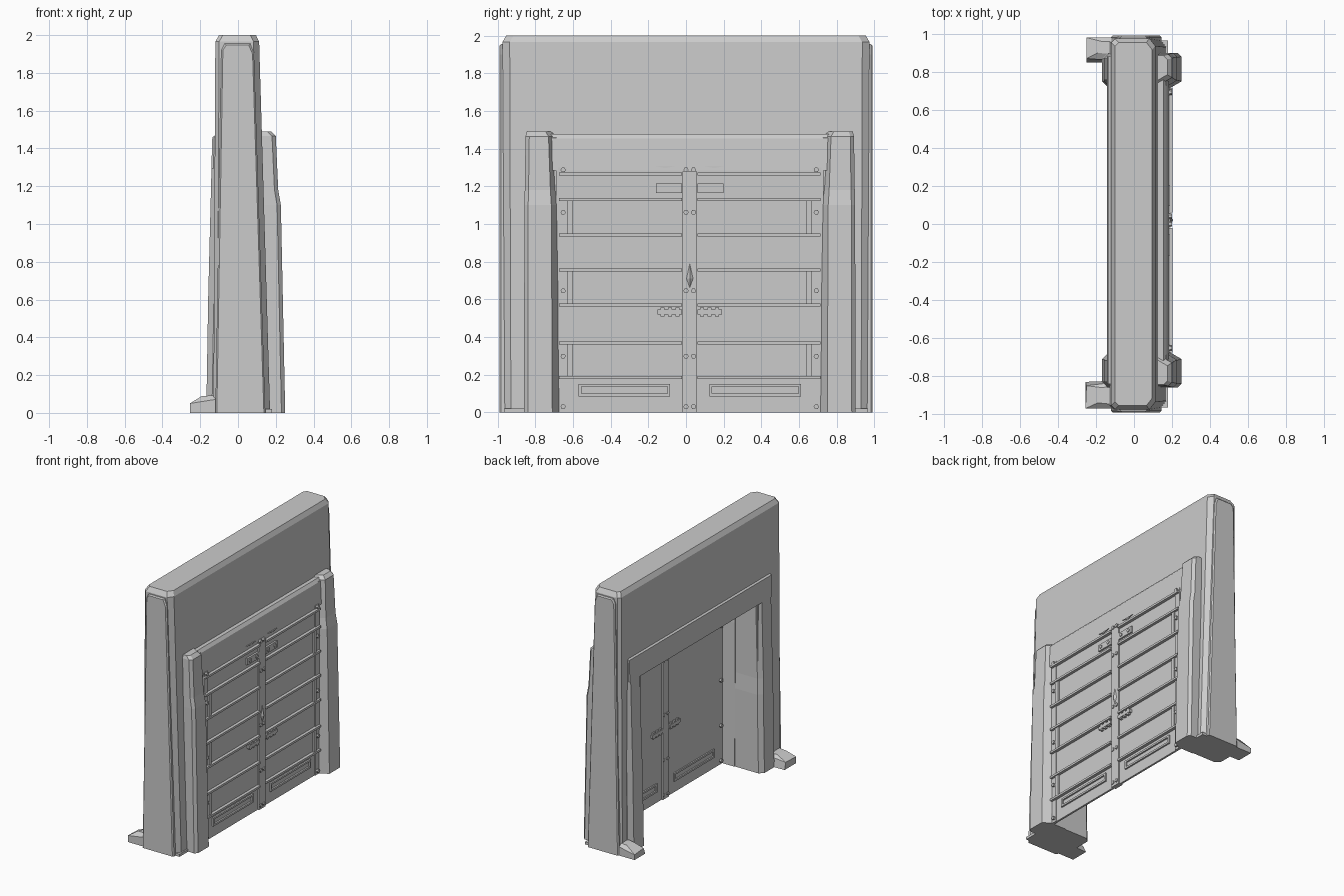
import bpy, bmesh
from math import pi
from mathutils import Matrix, Vector

if "Cube" in bpy.data.objects:
    bpy.data.objects.remove(bpy.data.objects["Cube"])

CY = 0.02  # centre line of the doorway


def finish(bm, name, y=0.0, mirror=False):
    bmesh.ops.recalc_face_normals(bm, faces=bm.faces)
    me = bpy.data.meshes.new(name)
    bm.to_mesh(me)
    bm.free()
    ob = bpy.data.objects.new(name, me)
    bpy.context.collection.objects.link(ob)
    ob.location.y = y
    if mirror:
        m = ob.modifiers.new("mirror", 'MIRROR')
        m.use_axis = (False, True, False)
        m.use_mirror_merge = False
    return ob


def add_loft(bm, rings):
    """Skin a list of equal-length point rings and cap both ends."""
    vs = [[bm.verts.new(p) for p in r] for r in rings]
    n = len(vs[0])
    for a, b in zip(vs, vs[1:]):
        for i in range(n):
            j = (i + 1) % n
            bm.faces.new((a[i], a[j], b[j], b[i]))
    bm.faces.new(vs[0])
    bm.faces.new(vs[-1])


def add_box(bm, x0, x1, y0, y1, z0, z1):
    add_loft(bm, [[(x0, y0, z), (x1, y0, z), (x1, y1, z), (x0, y1, z)] for z in (z0, z1)])


def loft(name, rings, y=0.0, mirror=False):
    bm = bmesh.new()
    add_loft(bm, rings)
    return finish(bm, name, y, mirror)


def boxes(name, items, y=CY, mirror=True):
    bm = bmesh.new()
    for b in items:
        add_box(bm, *b)
    return finish(bm, name, y, mirror)


def octagon(x0, x1, y, z, back, front):
    return [(x0 + back, -y, z), (x1 - front, -y, z), (x1, -y + front * 1.3, z), (x1, y - front * 1.3, z),
            (x1 - front, y, z), (x0 + back, y, z), (x0, y - back, z), (x0, -y + back, z)]


# Tapered wall slab with chamfered edges
wall = loft("wall", [octagon(-0.13, 0.17, 0.975, 0, 0.02, 0.035),
                     octagon(-0.12, 0.112, 0.975, 1.965, 0.02, 0.03),
                     octagon(-0.10, 0.095, 0.955, 2.0, 0.02, 0.03)])

# Doorway cut through the wall
cutter = boxes("doorway_cutter", [(-0.5, 0.5, -0.71, 0.71, -0.1, 1.30)], mirror=False)
cutter.hide_render = True
cutter.hide_viewport = True
cut = wall.modifiers.new("doorway", 'BOOLEAN')
cut.operation = 'DIFFERENCE'
cut.solver = 'EXACT'
cut.object = cutter


# Raised panels on both wall ends
def end_ring(y, d):
    return [(-0.12 + d, y, 0), (0.145 - d, y, 0), (0.085 - d, y, 1.90), (0.065 - d, y, 1.955 - d),
            (-0.07 + d, y, 1.955 - d), (-0.088 + d, y, 1.92)]


loft("end_panel", [end_ring(0.95, 0), end_ring(0.982, 0), end_ring(0.99, 0.008)], mirror=True)


# Front pilasters, tapering upwards with a worn kink
def pilaster_ring(z, front, inner, outer):
    return [(0.06, inner, z), (front - 0.06, inner, z), (front, inner + 0.035, z), (front, outer - 0.02, z),
            (front - 0.02, outer, z), (0.06, outer, z)]


loft("front_pilaster", [pilaster_ring(0, 0.25, 0.695, 0.88), pilaster_ring(1.10, 0.227, 0.70, 0.878),
                        pilaster_ring(1.18, 0.213, 0.705, 0.876), pilaster_ring(1.465, 0.2, 0.715, 0.872),
                        pilaster_ring(1.49, 0.175, 0.73, 0.865)], CY, True)


# Back jambs: line the doorway and stand proud of the wall
def jamb_ring(z, back, inner):
    return [(0.17, inner, z), (back + 0.03, inner, z), (back, inner + 0.03, z), (back, 0.85, z),
            (back + 0.03, 0.88, z), (0.0, 0.88, z), (0.17, 0.80, z)]


loft("back_jamb", [jamb_ring(0, -0.168, 0.70), jamb_ring(0.6, -0.158, 0.70), jamb_ring(0.72, -0.155, 0.706),
                   jamb_ring(1.46, -0.136, 0.708)][:], CY, True)


# Front and back lintels
def lintel(name, profile, half):
    loft(name, [[(x, s * half, z) for x, z in profile] for s in (-1, 1)], CY)


lintel("front_lintel", [(0.05, 1.285), (0.183, 1.285), (0.172, 1.455), (0.155, 1.478), (0.05, 1.48)], 0.75)
lintel("back_lintel", [(0.05, 1.295), (-0.141, 1.295), (-0.136, 1.46), (-0.11, 1.475), (0.05, 1.475)], 0.86)

# Broken stone feet at the back corners
loft("back_foot_right", [[(-0.25, 0.85, 0), (-0.25, 0.98, 0), (0.0, 0.98, 0), (0.0, 0.85, 0)],
                         [(-0.25, 0.87, 0.05), (-0.25, 0.98, 0.04), (0.0, 0.98, 0.09), (0.0, 0.85, 0.09)],
                         [(-0.19, 0.90, 0.09), (-0.17, 0.96, 0.085), (0.0, 0.96, 0.095), (0.0, 0.88, 0.095)]])
loft("back_foot_left", [[(-0.255, -0.97, 0), (-0.255, -0.83, 0), (0.0, -0.82, 0), (0.0, -0.97, 0)],
                        [(-0.255, -0.97, 0.05), (-0.25, -0.85, 0.05), (0.0, -0.82, 0.09), (0.0, -0.97, 0.09)],
                        [(-0.19, -0.94, 0.09), (-0.17, -0.86, 0.085), (0.0, -0.84, 0.095), (0.0, -0.96, 0.095)]])
# Low plinths at the front corners
boxes("front_plinth", [(0.05, 0.18, 0.86, 0.965, 0, 0.02)], 0)

# Door leaves
boxes("door_leaf", [(0.165, 0.18, 0.0, 0.71, 0, 1.30)])
boxes("door_stile", [(0.17, 0.186, 0.652, 0.70, 0, 1.30)])
boxes("centre_strip", [(0.155, 0.192, 0.0, 0.038, 0, 1.28)])

# Horizontal bars
bars = [0.185, 0.368, 0.57, 0.757, 0.943, 1.13, 1.267]
boxes("door_bar", [(0.17, 0.203, 0.04, 0.695, z - 0.009, z + 0.007) for z in bars])


# Raised panels in every other row, each with a narrow upright at the outer edge
def frame(x0, x1, y0, y1, z0, z1, w):
    return [(x0, x1, y0, y1, z0, z0 + w), (x0, x1, y0, y1, z1 - w, z1),
            (x0, x1, y0, y0 + w, z0 + w, z1 - w), (x0, x1, y1 - w, y1, z0 + w, z1 - w)]


rows = [(0.185, 0.368), (0.57, 0.757), (0.943, 1.13)]
boxes("row_panel", [(0.17, 0.185, 0.04, 0.615, a + 0.012, b - 0.012) for a, b in rows])
boxes("row_upright", [(0.17, 0.195, 0.62, 0.65, a + 0.007, b - 0.009) for a, b in rows])

# Kick panels, front and back
boxes("kick_panel", [b for x0, x1 in ((0.175, 0.192), (0.155, 0.17))
                     for b in frame(x0, x1, 0.105, 0.59, 0.085, 0.15, 0.014)])

# Upper latch plates
boxes("latch_plate", [(0.175, 0.194, 0.04, 0.18, 1.165, 1.215)])

# Notched handles, on both faces of the door
boxes("notched_handle", [(0.15, 0.2, 0.04, 0.17, 0.52, 0.545)] +
      [(0.152, 0.198, y, y + 0.02, 0.508, 0.557) for y in (0.055, 0.095, 0.135)])

# Bolt heads
bm = bmesh.new()
spots = [(y, z) for y in (0.02, 0.672) for z in (0.03, 0.298, 0.645, 1.062, 1.287)]
spots += [(0.07, 1.19), (0.15, 1.19)]
for y, z in spots:
    bmesh.ops.create_cone(bm, cap_ends=True, segments=6, radius1=0.014, radius2=0.014, depth=0.05,
                          matrix=Matrix.Translation(Vector((0.175, y, z))) @ Matrix.Rotation(pi / 2, 4, 'Y'))
finish(bm, "bolt", CY, True)

# Pointed knocker in the centre
bm = bmesh.new()
rim = [(0.19, 0, 0.80), (0.19, 0.02, 0.71), (0.19, 0, 0.655), (0.19, -0.02, 0.71)]
vs = [bm.verts.new(p) for p in rim]
tip = bm.verts.new((0.206, 0, 0.71))
for i in range(4):
    bm.faces.new((vs[i], vs[(i + 1) % 4], tip))
bm.faces.new(vs)
finish(bm, "centre_knocker", CY)

# Small wedges above the door
loft("top_wedge", [[(x, 0.075, 1.308), (x, 0.13, 1.296), (x, 0.185, 1.308)] for x in (0.17, 0.188)], CY, True)
